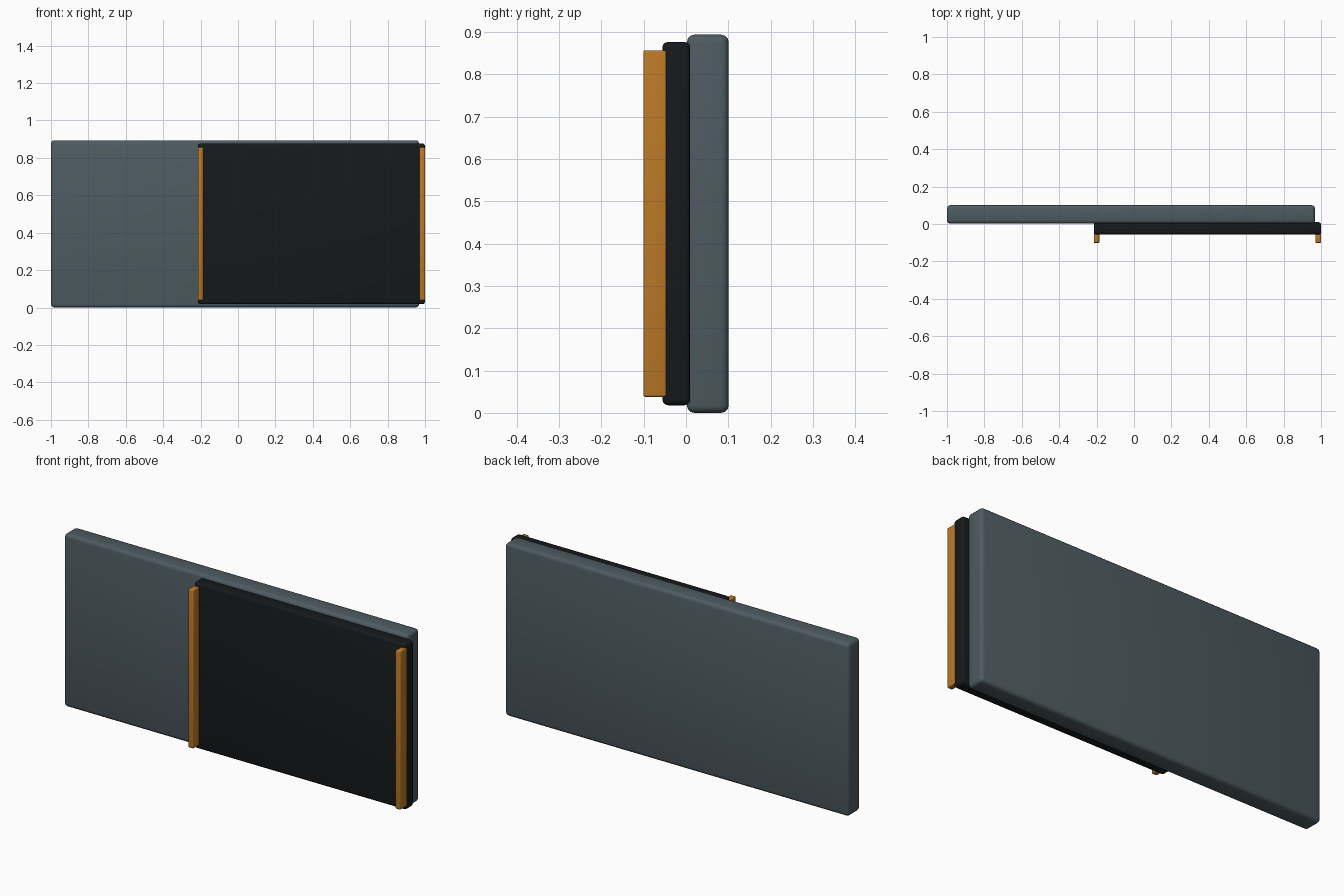
import bpy
import math

if "Cube" in bpy.data.objects:
    bpy.data.objects.remove(bpy.data.objects["Cube"])


def material(name, color):
    m = bpy.data.materials.new(name)
    m.diffuse_color = (*color, 1)
    m.use_nodes = True
    m.node_tree.nodes["Principled BSDF"].inputs["Base Color"].default_value = m.diffuse_color
    return m


def panel(name, x, y, z, bevel, mat):
    """Rounded box spanning the given (min, max) ranges."""
    spans = (x, y, z)
    bpy.ops.mesh.primitive_cube_add(size=1, location=[(a + b) / 2 for a, b in spans])
    ob = bpy.context.object
    ob.name = name
    ob.scale = [b - a for a, b in spans]
    bpy.ops.object.transform_apply(location=False, rotation=False, scale=True)
    ob.data.materials.append(mat)
    mod = ob.modifiers.new("Rounded edges", 'BEVEL')
    mod.width = bevel
    mod.segments = 3
    bpy.ops.object.modifier_apply(modifier=mod.name)
    bpy.ops.object.shade_smooth_by_angle(angle=math.radians(35))
    return ob


slate = material("slate", (0.075, 0.105, 0.12))
black = material("black", (0.008, 0.010, 0.011))
orange = material("orange", (0.50, 0.19, 0.02))

# Fixed wall panel
panel("back_panel", (-1.0, 0.968), (0.002, 0.101), (0.0, 0.894), 0.018, slate)

# Sliding door in front of it
panel("sliding_door", (-0.215, 1.0), (-0.056, 0.01), (0.018, 0.877), 0.014, black)

# Upright trim strips on both door edges
for side, x in (("left", -0.215), ("right", 0.97)):
    panel(side + "_trim", (x, x + 0.03), (-0.101, -0.046), (0.038, 0.857), 0.005, orange)
